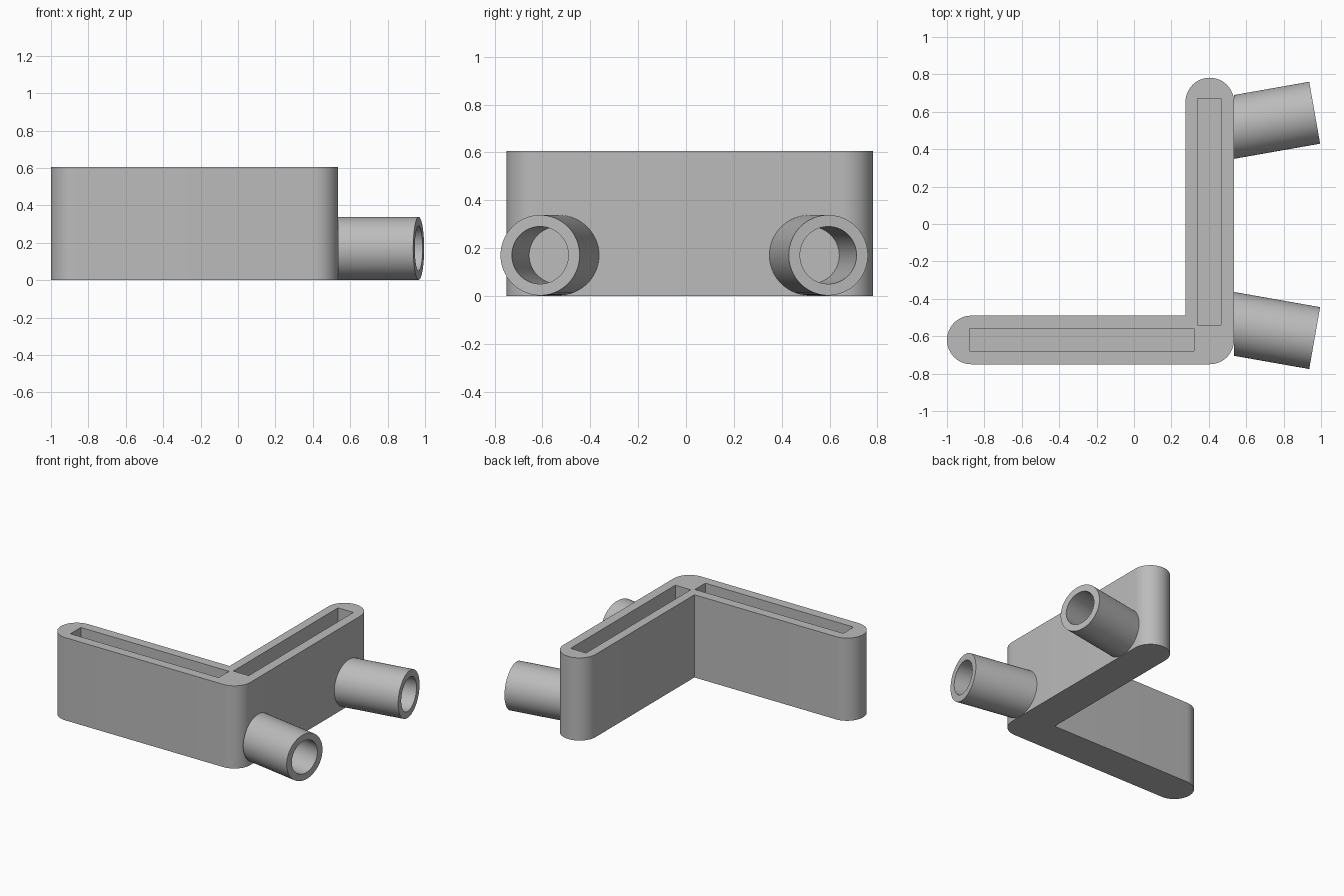
import bpy, bmesh
from math import sin, cos, pi, radians
from mathutils import Vector

cube = bpy.data.objects.get("Cube")
if cube:
    bpy.data.objects.remove(cube, do_unlink=True)

HEIGHT, FLOOR = 0.605, 0.06
RADIUS = 0.13
WALL_X = 0.535

grey = bpy.data.materials.new("plain grey")
grey.use_nodes = True
grey.diffuse_color = (0.5, 0.5, 0.5, 1)
grey.node_tree.nodes["Principled BSDF"].inputs["Base Color"].default_value = (0.5, 0.5, 0.5, 1)


def finish(name, bm):
    bmesh.ops.recalc_face_normals(bm, faces=bm.faces)
    mesh = bpy.data.meshes.new(name)
    bm.to_mesh(mesh)
    bm.free()
    obj = bpy.data.objects.new(name, mesh)
    bpy.context.collection.objects.link(obj)
    mesh.materials.append(grey)
    return obj


def select(obj):
    bpy.ops.object.select_all(action="DESELECT")
    obj.select_set(True)
    bpy.context.view_layer.objects.active = obj


def smooth(obj):
    select(obj)
    bpy.ops.object.shade_smooth_by_angle(angle=radians(30))


def prism(name, outline, z0, z1):
    bm = bmesh.new()
    face = bm.faces.new([bm.verts.new((x, y, z0)) for x, y in outline])
    top = bmesh.ops.extrude_face_region(bm, geom=[face])["geom"]
    bmesh.ops.translate(bm, vec=(0, 0, z1 - z0),
                        verts=[v for v in top if isinstance(v, bmesh.types.BMVert)])
    return finish(name, bm)


def arc(cx, cy, start, end, steps):
    angles = [radians(start + (end - start) * i / steps) for i in range(steps + 1)]
    return [(cx + RADIUS * cos(a), cy + RADIUS * sin(a)) for a in angles]


# L-shaped body with rounded ends and rounded outer corner
outline = (arc(-0.87, -0.62, 90, 270, 24)
           + arc(0.405, -0.62, -90, 0, 12)
           + arc(0.405, 0.652, 0, 180, 24)
           + [(0.275, -0.49)])
body = prism("angled_body", outline, 0, HEIGHT)

# Deep slots open at the top of each arm
for x0, x1, y0, y1 in [(-0.88, 0.32, -0.68, -0.56), (0.34, 0.465, -0.54, 0.67)]:
    cutter = prism("slot_cutter", [(x0, y0), (x1, y0), (x1, y1), (x0, y1)], FLOOR, HEIGHT + 0.1)
    cutter.hide_render = True
    mod = body.modifiers.new("slot", "BOOLEAN")
    mod.operation = "DIFFERENCE"
    mod.solver = "EXACT"
    mod.object = cutter
    select(body)
    bpy.ops.object.modifier_apply(modifier=mod.name)
    bpy.data.objects.remove(cutter, do_unlink=True)
smooth(body)


# Splayed hollow tubes, trimmed flat where they meet the body
def tube(name, end_y, angle, sides=64):
    axis = Vector((cos(angle), sin(angle), 0))
    across = Vector((-sin(angle), cos(angle), 0))
    centre = Vector((0.966, end_y, 0.17))
    bm = bmesh.new()
    rings = []
    for radius, at_wall in [(0.168, True), (0.168, False), (0.12, False), (0.12, True)]:
        ring = []
        for i in range(sides):
            a = 2 * pi * i / sides
            p = centre + radius * (across * cos(a) + Vector((0, 0, sin(a))))
            if at_wall:
                p += axis * (WALL_X - p.x) / axis.x
            ring.append(bm.verts.new(p))
        rings.append(ring)
    for k in range(4):
        r, s = rings[k], rings[(k + 1) % 4]
        for i in range(sides):
            j = (i + 1) % sides
            bm.faces.new((r[i], r[j], s[j], s[i]))
    smooth(finish(name, bm))


tube("front_tube", -0.61, radians(-10))
tube("back_tube", 0.595, radians(10))
